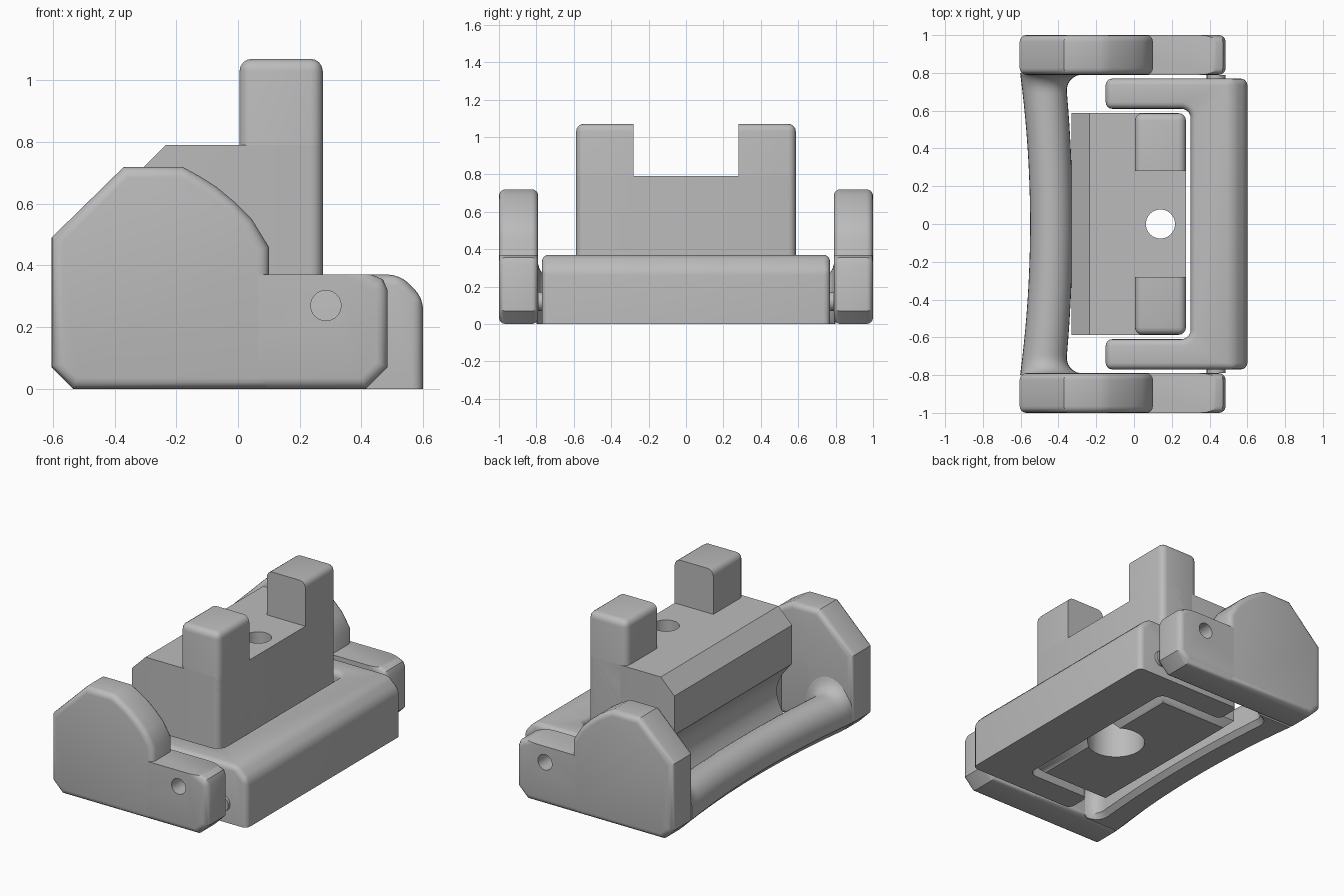
import bpy, bmesh, math
from mathutils import Vector

cube = bpy.data.objects.get("Cube")
if cube:
    bpy.data.objects.remove(cube, do_unlink=True)

grey = bpy.data.materials.new("plain_grey")
grey.use_nodes = True
grey.diffuse_color = (0.5, 0.5, 0.5, 1)
grey.node_tree.nodes["Principled BSDF"].inputs["Base Color"].default_value = (0.5, 0.5, 0.5, 1)


def finish(name, bm):
    bmesh.ops.recalc_face_normals(bm, faces=bm.faces[:])
    mesh = bpy.data.meshes.new(name)
    bm.to_mesh(mesh)
    bm.free()
    mesh.materials.append(grey)
    ob = bpy.data.objects.new(name, mesh)
    bpy.context.collection.objects.link(ob)
    return ob


def shade(ob):
    bpy.ops.object.select_all(action='DESELECT')
    ob.select_set(True)
    bpy.context.view_layer.objects.active = ob
    bpy.ops.object.shade_smooth_by_angle(angle=math.radians(32))


def prism(name, pts, axis, lo, hi, bevels=()):
    """Extrude a profile along y (xz points) or z (xy points), then bevel chosen edges.
    Each bevel is (rule(midpoint, direction), width, segments)."""
    bm = bmesh.new()
    place = (lambda p, h: (p[0], h, p[1])) if axis == 'y' else (lambda p, h: (p[0], p[1], h))
    rings = [[bm.verts.new(place(p, h)) for p in pts] for h in (lo, hi)]
    for ring in rings:
        bm.faces.new(ring)
    for i in range(len(pts)):
        j = (i + 1) % len(pts)
        bm.faces.new((rings[0][i], rings[0][j], rings[1][j], rings[1][i]))
    bmesh.ops.recalc_face_normals(bm, faces=bm.faces[:])
    for rule, width, segs in bevels:
        edges = []
        for e in bm.edges:
            a, b = (v.co for v in e.verts)
            if rule((a + b) / 2, (b - a).normalized()):
                edges.append(e)
        bmesh.ops.bevel(bm, geom=edges, offset=width, offset_type='OFFSET', segments=segs,
                        profile=0.5, affect='EDGES', clamp_overlap=True)
    return finish(name, bm)


def arc(cx, cz, r, a0, a1, n):
    return [(cx + r * math.cos(math.radians(a0 + (a1 - a0) * i / n)),
             cz + r * math.sin(math.radians(a0 + (a1 - a0) * i / n))) for i in range(n + 1)]


def cylinder(name, centre, r, depth, axis):
    bm = bmesh.new()
    bmesh.ops.create_cone(bm, cap_ends=True, segments=40, radius1=r, radius2=r, depth=depth)
    if axis == 'y':
        for v in bm.verts:
            v.co = Vector((v.co.x, -v.co.z, v.co.y))
    bmesh.ops.translate(bm, verts=bm.verts[:], vec=centre)
    return finish(name, bm)


def drill(ob, centre, r, depth, axis):
    cutter = cylinder("cutter", centre, r, depth, axis)
    cutter.hide_render = True
    mod = ob.modifiers.new("hole", 'BOOLEAN')
    mod.operation, mod.solver, mod.object = 'DIFFERENCE', 'EXACT', cutter
    bpy.context.view_layer.objects.active = ob
    bpy.ops.object.modifier_apply(modifier=mod.name)
    bpy.data.objects.remove(cutter, do_unlink=True)


# side plates: shaped cheek plus a drilled hinge tongue
cheek = [(-.605, .07), (-.535, 0), (.1, 0), (.1, .46), (.045, .55), (-.01, .605),
         (-.07, .655), (-.125, .69), (-.18, .72), (-.37, .72), (-.605, .49)]
tongue = [(-.3, 0), (.415, 0), (.485, .07), (.485, .32), (.47, .355), (.435, .37), (-.3, .37)]
for side, label in ((1, "back"), (-1, "front")):
    lo, hi = sorted((side * .79, side))
    rim = lambda m, d: abs(d.y) < .1
    shade(prism(label + "_cheek", cheek, 'y', lo, hi, [(rim, .035, 4)]))
    tip = lambda m, d: abs(d.y) < .1 and m.z < .369 and m.x > -.29
    part = prism(label + "_hinge_tongue", tongue, 'y', lo, hi, [(tip, .035, 4)])
    drill(part, (.285, side * .9, .27), .049, .4, 'y')
    shade(part)
    shade(cylinder(label + "_stop_pin", (.435, side * .775, .12), .05, .03, 'y'))

# bowed handle bar, flared where it meets the cheeks
bm = bmesh.new()
rings = []
count, reach, flare_r = 48, .8, .09
for k in range(count + 1):
    y = -reach * math.cos(math.pi * k / count)
    t = (y / reach) ** 2
    d = min(max(abs(y) - (.79 - flare_r), 0), flare_r)
    flare = flare_r - math.sqrt(flare_r ** 2 - d ** 2)
    xo, xi = -.55 - .053 * t, -.325 - .04 * t + flare
    top = .24 + flare
    mid, half, base = (xo + xi) / 2, (xi - xo) / 2, .12
    section = [(xo, .07), (xo + .07, 0), (xi - .03, 0), (xi, .03)]
    section += [(mid + half * math.cos(math.pi * i / 16),
                 base + (top - base) * math.sin(math.pi * i / 16)) for i in range(17)]
    rings.append([bm.verts.new((x, y, z)) for x, z in section])
for a, b in zip(rings, rings[1:]):
    for i in range(len(a)):
        j = (i + 1) % len(a)
        bm.faces.new((a[i], a[j], b[j], b[i]))
bm.faces.new(rings[0])
bm.faces.new(rings[-1])
shade(finish("handle_bar", bm))

# U-shaped frame
half_u = [(.6, .77), (-.15, .77), (-.15, .61)] + arc(.25, .56, .05, 90, 0, 6)
u_profile = half_u + [(x, -y) for x, y in reversed(half_u)]
long_top = lambda m, d: m.x > .59 and m.z > .36
outer = lambda m, d: m.z > .01 and not (abs(d.z) > .9 and -.1 < m.x < .4)
shade(prism("u_frame", u_profile, 'z', 0, .37, [(long_top, .075, 1), (outer, .035, 4)]))

# central block with a finger groove along its rear
groove = [(-.28 - .05 * u + -.0 + .08 * math.sin(math.pi * u), .1 + .35 * u)
          for u in (i / 12 for i in range(13))]
profile = [(.275, 0), (-.28, 0)] + groove + [(-.33, .695), (-.235, .79), (.275, .79)]
foot = lambda m, d: m.z < .001
corner = lambda m, d: abs(d.z) > .9 and m.x > .27
block = prism("central_block", profile, 'y', -.587, .587,
              [(foot, .045, 1), (corner, .04, 4)])
drill(block, (.14, 0, .5), .077, 1.4, 'z')
drill(block, (.14, 0, .1), .17, .4, 'z')
shade(block)

# two upright lugs, sharp only on the faces looking at each other
for side, label in ((1, "back"), (-1, "front")):
    lo, hi = sorted((side * .28, side * .587))
    soft = lambda m, d: m.z > .41 and side * m.y > .281
    lug = prism(label + "_lug", [(.005, .4), (.275, .4), (.275, 1.07), (.005, 1.07)],
                'y', lo, hi, [(soft, .04, 4)])
    shade(lug)
